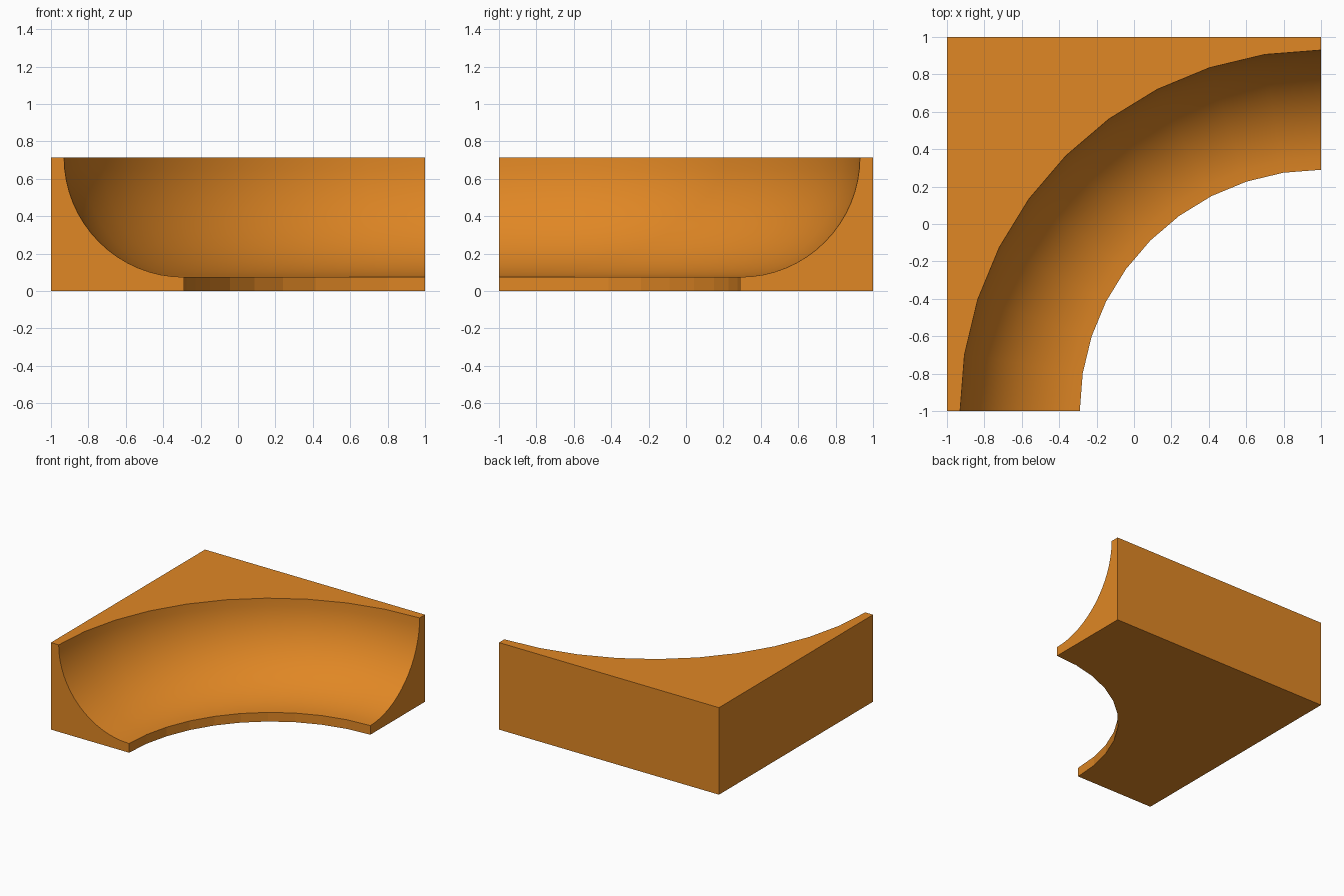
import bpy, bmesh, math

if "Cube" in bpy.data.objects:
    bpy.data.objects.remove(bpy.data.objects["Cube"])

H, R_IN, R_OUT, LIP = 0.715, 1.29, 1.93, 0.075
ARC, PROF = 10, 16
CX, CY = 1.0, -1.0          # centre of the bend

mat = bpy.data.materials.new("orange")
mat.diffuse_color = (0.745, 0.242, 0.018, 1)
mat.use_nodes = True
mat.node_tree.nodes["Principled BSDF"].inputs["Base Color"].default_value = mat.diffuse_color

bm = bmesh.new()

# Profile: short upright lip, then a quarter circle up to the rim
profile = [(R_IN, 0.0)]
for j in range(PROF + 1):
    t = math.pi / 2 * j / PROF
    profile.append((R_IN + (R_OUT - R_IN) * math.sin(t), H - (H - LIP) * math.cos(t)))

# Sweep the profile through the quarter turn
rings = []
for i in range(ARC + 1):
    a = math.pi - math.pi / 2 * i / ARC
    rings.append([bm.verts.new((CX + r * math.cos(a), CY + r * math.sin(a), z)) for r, z in profile])
for a, b in zip(rings, rings[1:]):
    for j in range(len(profile) - 1):
        f = bm.faces.new((a[j], b[j], b[j + 1], a[j + 1]))
        f.smooth = j > 0

# Square outer corners, then base, top, ends and back walls
corners = [(-1, -1), (-1, 1), (1, 1)]
low = [bm.verts.new((x, y, 0)) for x, y in corners]
top = [bm.verts.new((x, y, H)) for x, y in corners]
bm.faces.new([r[0] for r in rings] + low[::-1])
bm.faces.new([r[-1] for r in rings] + top[::-1])
bm.faces.new(rings[0] + [top[0], low[0]])
bm.faces.new(rings[-1] + [top[2], low[2]])
for i in range(2):
    bm.faces.new((low[i], low[i + 1], top[i + 1], top[i]))
bmesh.ops.recalc_face_normals(bm, faces=bm.faces)

# Keep only the curved channel smooth
for e in bm.edges:
    e.smooth = all(f.smooth for f in e.link_faces)

mesh = bpy.data.meshes.new("curved_channel_corner")
bm.to_mesh(mesh)
bm.free()
mesh.materials.append(mat)
obj = bpy.data.objects.new("curved_channel_corner", mesh)
bpy.context.collection.objects.link(obj)
